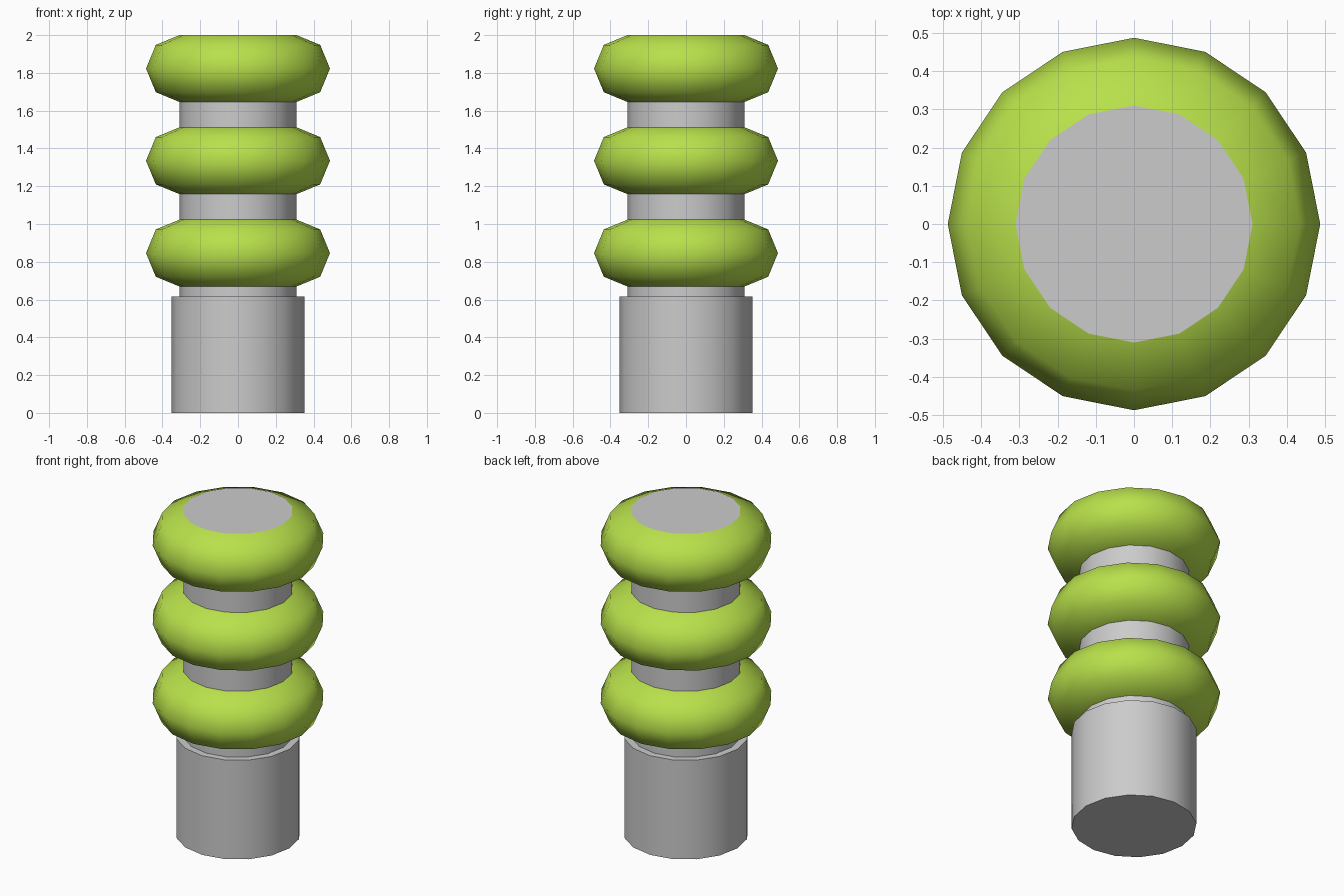
import bpy, bmesh
from math import cos, sin, pi, radians

if "Cube" in bpy.data.objects:
    bpy.data.objects.remove(bpy.data.objects["Cube"])

SIDES = 16
SHAFT_R = 0.31
BAND_R = 0.177

green = bpy.data.materials.new("lime_rubber")
green.diffuse_color = (0.48, 0.75, 0.07, 1)
green.use_nodes = True
green.node_tree.nodes["Principled BSDF"].inputs["Base Color"].default_value = green.diffuse_color


def lathe(name, profile, material=None):
    """Revolve (radius, z) points, listed bottom to top, around the z axis."""
    bm = bmesh.new()
    rings = []
    for r, z in profile:
        if r == 0:
            rings.append([bm.verts.new((0, 0, z))] * SIDES)
        else:
            rings.append([bm.verts.new((r * cos(2 * pi * i / SIDES),
                                        r * sin(2 * pi * i / SIDES), z))
                          for i in range(SIDES)])
    for low, high in zip(rings, rings[1:]):
        for i in range(SIDES):
            j = (i + 1) % SIDES
            quad = [low[i], low[j], high[j], high[i]]
            bm.faces.new(list(dict.fromkeys(quad)))
    mesh = bpy.data.meshes.new(name)
    bm.to_mesh(mesh)
    bm.free()
    obj = bpy.data.objects.new(name, mesh)
    bpy.context.collection.objects.link(obj)
    if material:
        mesh.materials.append(material)
    bpy.ops.object.select_all(action='DESELECT')
    obj.select_set(True)
    bpy.context.view_layer.objects.active = obj
    bpy.ops.object.shade_smooth_by_angle(angle=radians(50))
    return obj


# Stepped grey core: wide base and narrower shaft
lathe("core", [(0, 0), (0.352, 0), (0.352, 0.615), (SHAFT_R, 0.615),
               (SHAFT_R, 2.0), (0, 2.0)])

# Three rounded bands, each the outer half of an octagonal ring
for n, z in enumerate((0.846, 1.335, 1.823), 1):
    half = [(SHAFT_R + BAND_R * cos(a), z + BAND_R * sin(a))
            for a in (-pi / 2 + k * pi / 4 for k in range(5))]
    lathe(f"band_{n}", half, green)
